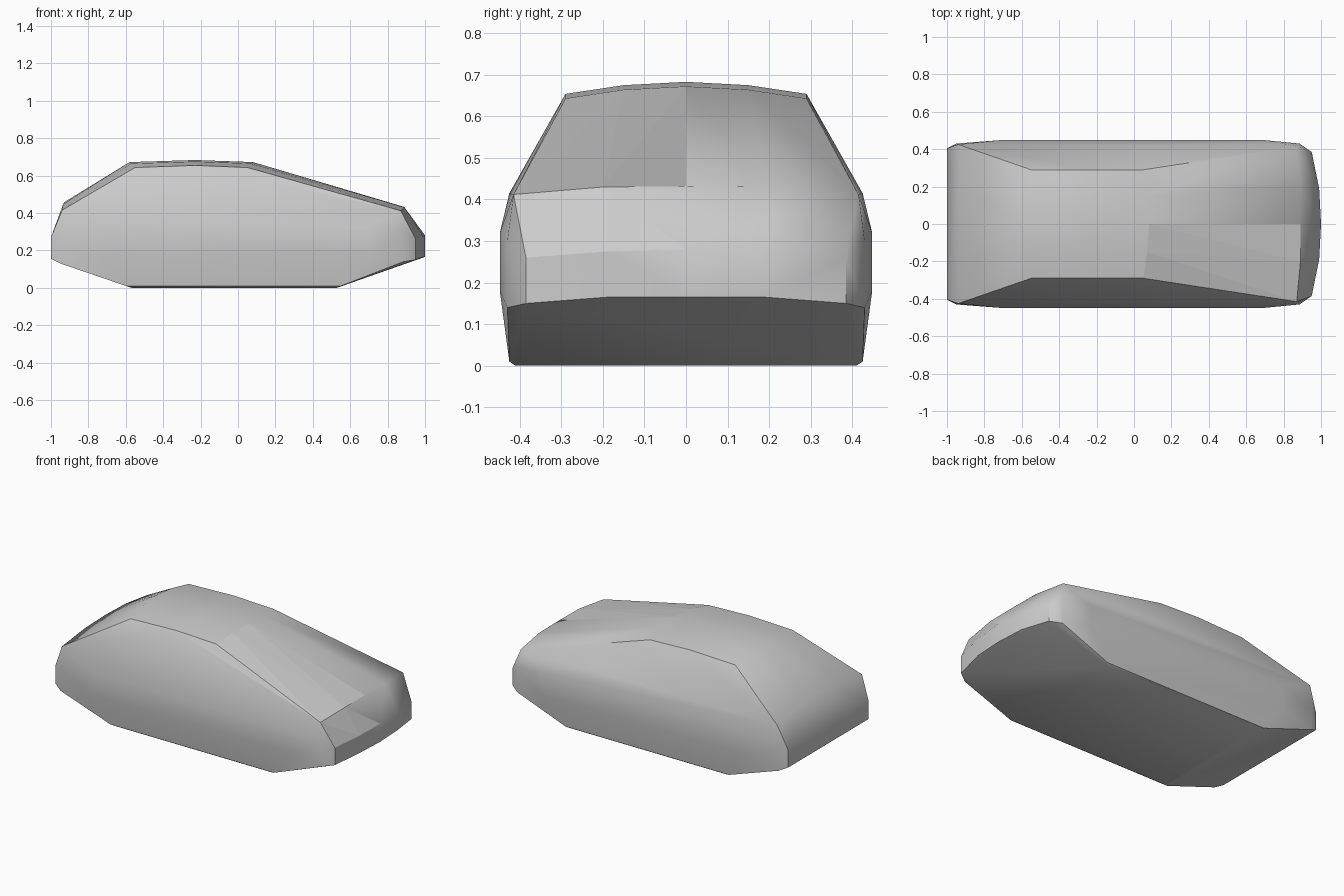
import bpy, bmesh, math

if "Cube" in bpy.data.objects:
    bpy.data.objects.remove(bpy.data.objects["Cube"])

# half cross-section points (x, y, z), mirrored across y
roof = [(x + s * dx, y, z - dz)
        for y, dx, dz in ((0, 0, 0), (0.15, 0.01, 0.008), (0.29, 0.03, 0.029))
        for x, s, z in ((-0.58, 1, 0.672), (-0.23, 0, 0.683), (0.08, -1, 0.672))]
belt = [(-0.93, 0, 0.457), (-0.935, 0.2, 0.447), (-0.94, 0.425, 0.415),
        (0.89, 0, 0.432), (0.89, 0.2, 0.43), (0.87, 0.415, 0.412)]
sides = [(x, 0.448, z) for x in (-0.72, 0.7) for z in (0.18, 0.32)]
nose = [(1.0, 0, 0.28), (1.0, 0, 0.165), (0.99, 0.19, 0.275), (0.99, 0.19, 0.165),
        (0.95, 0.385, 0.26), (0.95, 0.385, 0.15), (0.885, 0.43, 0.3), (0.885, 0.43, 0.14)]
tail = [(-1.0, 0, 0.28), (-1.0, 0, 0.158), (-1.0, 0.405, 0.27), (-1.0, 0.405, 0.155),
        (-0.95, 0.43, 0.27), (-0.95, 0.425, 0.13)]
floor = [(-0.57, 0.41, 0), (0.53, 0.41, 0), (-0.6, 0.425, 0.01), (0.55, 0.425, 0.01)]

# car body shell as a faceted hull
bm = bmesh.new()
pts = {(x, s * y, z) for x, y, z in roof + belt + sides + nose + tail + floor for s in (1, -1)}
for p in sorted(pts):
    bm.verts.new(p)
res = bmesh.ops.convex_hull(bm, input=bm.verts[:])
bmesh.ops.delete(bm, geom=[v for v in bm.verts if not v.link_faces], context='VERTS')
bmesh.ops.dissolve_limit(bm, angle_limit=math.radians(1), verts=bm.verts[:], edges=bm.edges[:])
bmesh.ops.recalc_face_normals(bm, faces=bm.faces[:])
mesh = bpy.data.meshes.new("car_body")
bm.to_mesh(mesh)
bm.free()
body = bpy.data.objects.new("car_body", mesh)
bpy.context.collection.objects.link(body)

# soft shading, with a flat windscreen and bumper panel on one half
bpy.context.view_layer.objects.active = body
body.select_set(True)
bpy.ops.object.shade_smooth_by_angle(angle=math.radians(42))
for f in mesh.polygons:
    c = f.center
    if c.y < 0 and c.x > 0.1 and f.normal.z > 0.4:
        f.use_smooth = False
